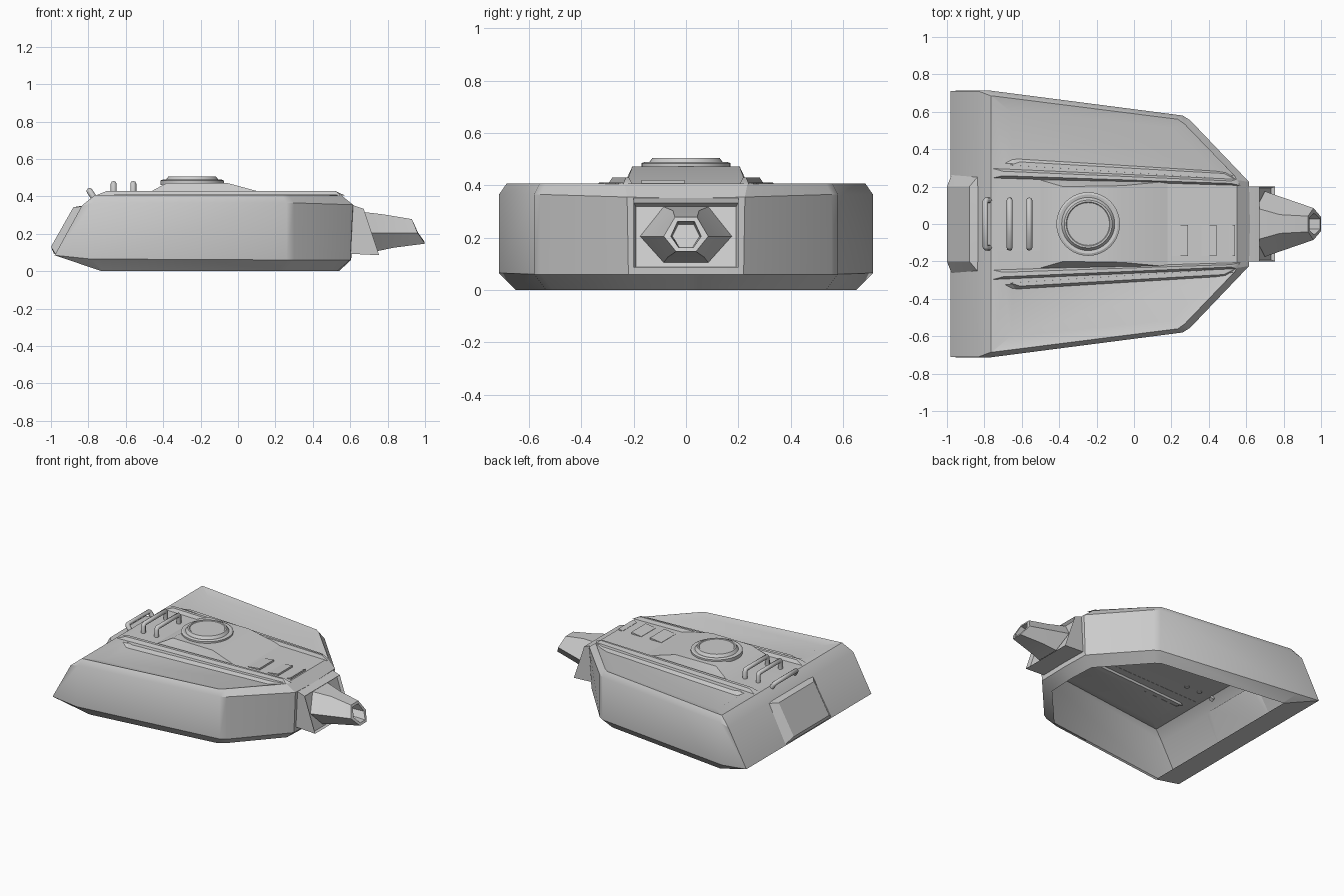
import bpy, bmesh, math
from mathutils import Vector

if "Cube" in bpy.data.objects:
    bpy.data.objects.remove(bpy.data.objects["Cube"])


def finish(name, bm, angle=32):
    bmesh.ops.recalc_face_normals(bm, faces=bm.faces)
    me = bpy.data.meshes.new(name)
    bm.to_mesh(me)
    bm.free()
    ob = bpy.data.objects.new(name, me)
    bpy.context.collection.objects.link(ob)
    bpy.ops.object.select_all(action='DESELECT')
    ob.select_set(True)
    bpy.context.view_layer.objects.active = ob
    bpy.ops.object.shade_smooth_by_angle(angle=math.radians(angle))
    return ob


def convex(name, pts):
    bm = bmesh.new()
    for p in pts:
        bm.verts.new(p)
    bmesh.ops.convex_hull(bm, input=bm.verts)
    bmesh.ops.dissolve_limit(bm, angle_limit=0.01, verts=bm.verts, edges=bm.edges)
    return finish(name, bm)


def both(pts):
    return [(x, s * y, z) for x, y, z in pts for s in (1, -1)]


def lathe(name, profile, cx, n=40):
    bm = bmesh.new()
    rings = [[bm.verts.new((cx + r * math.cos(2 * math.pi * i / n),
                            r * math.sin(2 * math.pi * i / n), z)) for i in range(n)]
             for r, z in profile]
    for a, b in zip(rings, rings[1:]):
        for i in range(n):
            j = (i + 1) % n
            bm.faces.new((a[i], a[j], b[j], b[i]))
    bm.faces.new(rings[-1])
    return finish(name, bm)


# Hull shell: half rings from open bottom up to the roof edge, then mirrored
rings = [
    [(-.73, 0, 0), (-.73, .65, 0), (-.72, .65, 0), (.21, .535, 0), (.25, .51, 0), (.53, .2, 0), (.54, 0, 0)],
    [(-.98, 0, .085), (-.98, .712, .085), (-.79, .715, .065), (.26, .58, .06), (.30, .555, .06), (.60, .22, .06), (.605, 0, .06)],
    [(-.835, 0, .35), (-.835, .712, .35), (-.775, .714, .365), (.26, .58, .365), (.30, .555, .365), (.615, .225, .355), (.62, 0, .35)],
    [(-.765, 0, .407), (-.765, .685, .407), (-.755, .685, .407), (.235, .56, .407), (.27, .535, .407), (.55, .235, .407), (.55, 0, .407)],
]
bm = bmesh.new()
R = [[bm.verts.new(p) for p in ring] for ring in rings]
for a, b in zip(R, R[1:]):
    for i in range(len(a) - 1):
        bm.faces.new((a[i], a[i + 1], b[i + 1], b[i]))
# Roof with shallow dished side panel
f0, a0, a1, b0, b1, c, d = R[3]
g, h, a2, b2, g2, h2 = [bm.verts.new(p) for p in (
    (-.69, .325, .407), (.54, .255, .407), (-.66, .60, .39), (.2, .515, .39), (-.65, .345, .387), (.44, .28, .39))]
for f in ((a0, a1, b0, b2, a2), (b0, b1, h, h2, b2), (b1, c, h), (g, a0, a2, g2),
          (g, g2, h2, h), (a2, b2, h2, g2), (f0, a0, g), (f0, g, h, c, d)):
    bm.faces.new(f)
hull = finish("turret_shell", bm)
mod = hull.modifiers.new("mirror", 'MIRROR')
mod.use_axis = (False, True, False)
mod.use_clip = True

# Raised panel on the rear wall
convex("rear_panel", both([(-1, .2, .13), (-.88, .2, .342), (-.975, .265, .09),
                           (-.838, .25, .345), (-.985, .2, .095), (-.82, .2, .352)]))

# Raised roof block with sloping ends
convex("roof_block", both([(-.5, .235, .407), (.18, .228, .407), (-.38, .2, .472), (-.06, .205, .472)]))

# Long roof rails, mirrored
for s, side in ((1, "left"), (-1, "right")):
    convex(side + "_inner_rail", [(x, s * y, z) for x, y, z in (
        (-.76, .298, .405), (-.76, .245, .405), (.57, .205, .405), (.55, .24, .405),
        (-.70, .282, .429), (-.70, .258, .429), (.52, .217, .429), (.52, .23, .429))])
    convex(side + "_outer_rail", [(x, s * y, z) for x, y, z in (
        (-.68, .315, .388), (-.63, .348, .388), (.50, .28, .388), (.55, .24, .388),
        (-.66, .315, .411), (-.61, .332, .411), (.48, .27, .411), (.54, .24, .411))])

# Commander hatch
lathe("hatch", [(.17, .46), (.17, .484), (.158, .489), (.142, .486), (.128, .505), (.118, .505), (.114, .501)], -.245)


# Grab handles
def handle(name, base, up):
    base, up = Vector(base), Vector(up)
    cu = bpy.data.curves.new(name, 'CURVE')
    cu.dimensions = '3D'
    cu.bevel_depth = .016
    cu.bevel_resolution = 2
    cu.use_fill_caps = True
    sp = cu.splines.new('POLY')
    path = [(-.127, 0), (-.127, .8), (-.119, 1), (.119, 1), (.127, .8), (.127, 0)]
    sp.points.add(len(path) - 1)
    for p, (y, t) in zip(sp.points, path):
        v = base + up * t + Vector((0, y, 0))
        p.co = (v.x, v.y, v.z, 1)
    bpy.context.collection.objects.link(bpy.data.objects.new(name, cu))


handle("handle_front", (-.56, 0, .40), (0, 0, .068))
handle("handle_middle", (-.665, 0, .40), (0, 0, .068))
handle("handle_rear", (-.765, 0, .385), (-.03, 0, .045))

# Small vision ports near the roof front
for i, (x0, x1) in enumerate(((.2, .29), (.36, .44), (.51, .54))):
    convex("roof_port_%d" % i, [(x, y, z) for y in (-.17, -.005) for x, z in (
        (x0, .406), (x1, .406), (x1, .42), (x0, .409))])

# Gun mount frame with recessed sloping face
prof = [(.57, .362), (.615, .352), (.672, .333), (.755, .085), (.60, .093)]
bm = bmesh.new()
L = [bm.verts.new((x, .2, z)) for x, z in prof]
Q = [bm.verts.new((x, -.2, z)) for x, z in prof]
bm.faces.new(L)
bm.faces.new(Q)
for i in range(4):
    face = bm.faces.new((L[i], L[i + 1], Q[i + 1], Q[i]))
    if i == 2:
        front = face
bmesh.ops.recalc_face_normals(bm, faces=bm.faces)
bmesh.ops.inset_region(bm, faces=[front], thickness=.012)
bmesh.ops.translate(bm, verts=front.verts, vec=(-.02, 0, -.006))
finish("gun_mount", bm)

# Tapered hexagonal gun shroud with hollow muzzle
sections = [
    [(.655, .085, .318), (.70, .175, .205), (.735, .085, .105)],
    [(.78, .05, .303), (.80, .14, .205), (.83, .07, .125)],
    [(.93, .042, .278), (.96, .085, .205), (1.0, .038, .147)],
    [(.937, .032, .262), (.963, .058, .205), (.994, .028, .162)],
    [(.87, .03, .25), (.88, .052, .205), (.90, .026, .165)],
]
bm = bmesh.new()
S = [[bm.verts.new(p) for p in s] + [bm.verts.new((x, -y, z)) for x, y, z in reversed(s)] for s in sections]
for a, b in zip(S, S[1:]):
    for i in range(6):
        j = (i + 1) % 6
        bm.faces.new((a[i], a[j], b[j], b[i]))
bm.faces.new(S[-1])
finish("gun_shroud", bm)
